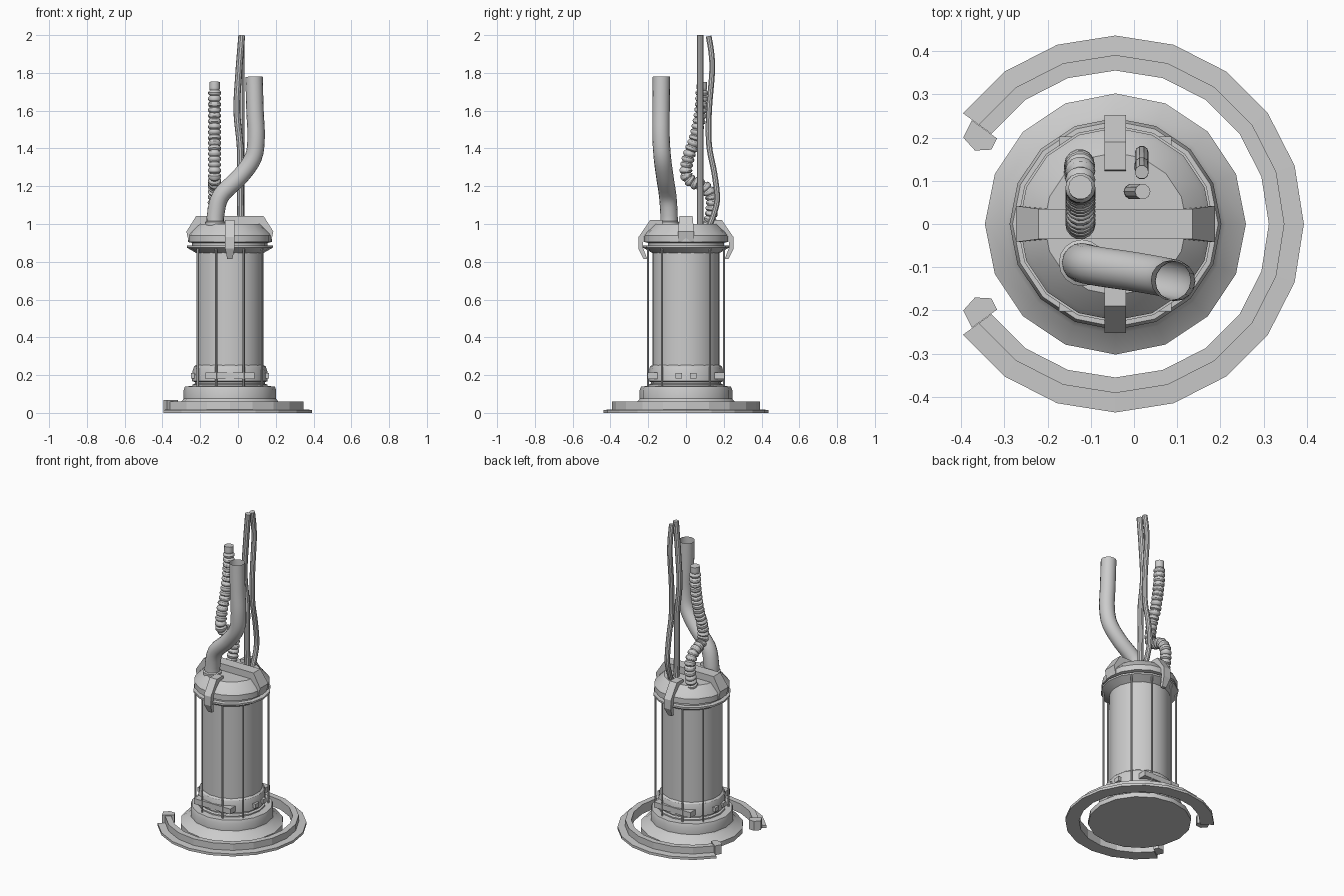
import bpy, bmesh
from math import sin, cos, pi, radians
from mathutils import Vector

if "Cube" in bpy.data.objects:
    bpy.data.objects.remove(bpy.data.objects["Cube"])

CX = -0.043  # x of the main axis


def make(name, verts, faces, smooth=True):
    mesh = bpy.data.meshes.new(name)
    mesh.from_pydata([tuple(v) for v in verts], [], faces)
    bm = bmesh.new()
    bm.from_mesh(mesh)
    bmesh.ops.recalc_face_normals(bm, faces=bm.faces)
    bm.to_mesh(mesh)
    bm.free()
    ob = bpy.data.objects.new(name, mesh)
    bpy.context.collection.objects.link(ob)
    if smooth:
        bpy.ops.object.select_all(action='DESELECT')
        ob.select_set(True)
        bpy.context.view_layer.objects.active = ob
        bpy.ops.object.shade_smooth_by_angle(angle=radians(30))
    return ob


def skin(rings, caps=(True, True)):
    """Bridge equal closed loops into a tube."""
    n = len(rings[0])
    faces = [(i * n + j, i * n + (j + 1) % n, (i + 1) * n + (j + 1) % n, (i + 1) * n + j)
             for i in range(len(rings) - 1) for j in range(n)]
    if caps[0]:
        faces.append(tuple(range(n)))
    if caps[1]:
        faces.append(tuple((len(rings) - 1) * n + j for j in range(n)))
    return [v for r in rings for v in r], faces


def lathe(name, profile, n, x=CX, y=0):
    rings = [[(x + r * cos(2 * pi * k / n), y + r * sin(2 * pi * k / n), z) for k in range(n)]
             for r, z in profile]
    return make(name, *skin(rings))


def prism(name, poly, place, lo, hi):
    """Extrude a 2D outline; place(a, b, t) maps it into space."""
    return make(name, *skin([[place(a, b, t) for a, b in poly] for t in (lo, hi)]), smooth=False)


def box(name, x0, x1, y0, y1, z0, z1):
    return prism(name, [(x0, y0), (x1, y0), (x1, y1), (x0, y1)],
                 lambda a, b, t: (a, b, t), z0, z1)


def spline(points, sub):
    p = [Vector(q) for q in points]
    p = [2 * p[0] - p[1]] + p + [2 * p[-1] - p[-2]]
    out = []
    for i in range(1, len(p) - 2):
        a, b, c, d = p[i - 1:i + 3]
        for k in range(sub):
            t = k / sub
            out.append(0.5 * (2 * b + (c - a) * t + (2 * a - 5 * b + 4 * c - d) * t * t
                              + (3 * b - a - 3 * c + d) * t ** 3))
    return out + [p[-2]]


def sweep(name, path, radii, n, caps=(True, True)):
    rings, side = [], Vector((1, 0, 0))
    for i, c in enumerate(path):
        tan = (path[min(i + 1, len(path) - 1)] - path[max(i - 1, 0)]).normalized()
        side = (side - tan * side.dot(tan)).normalized()
        up = tan.cross(side)
        rings.append([c + radii[i] * (side * cos(2 * pi * k / n) + up * sin(2 * pi * k / n))
                      for k in range(n)])
    return make(name, *skin(rings, caps))


# stepped base and cylindrical body
lathe("base", [(.302, 0), (.302, .03), (.255, .062), (.245, .075), (.245, .12),
               (.238, .14), (.2, .142)], 16)
lathe("body", [(.178, .13), (.178, .87)], 32)
lathe("lower_collar", [(.198, .14), (.198, .15), (.185, .155), (.185, .163), (.2, .168),
                       (.198, .22), (.19, .245), (.176, .256)], 16)

# top cap with flange
lathe("cap", [(.176, .845), (.205, .862), (.228, .875), (.228, .886), (.2, .887), (.2, .9),
              (.223, .905), (.223, .94), (.212, .955), (.165, 1.0)], 16)

# crossbar over the cap
bar = [(-.23, .96), (-.178, 1.043), (.178, 1.043), (.23, .96), (.218, .905), (.15, .905),
       (.15, .99), (-.15, .99), (-.15, .905), (-.218, .905)]
prism("cap_crossbar", bar, lambda a, b, t: (CX + a, t * (1.2 if abs(a) > .2 else 1), b), -.035, .035)

# hooked clamps front and back
hook = [(.12, .98), (.125, 1.02), (.19, 1.02), (.252, .93), (.252, .87), (.225, .815),
        (.205, .815), (.228, .875), (.225, .93), (.17, .98)]
for s, name in ((-1, "front_clamp"), (1, "back_clamp")):
    prism(name, hook, lambda a, b, t: (CX + t * (.55 if b < .83 else 1), s * a, b), -.025, .025)

# cage rods around the body
for i, deg in enumerate((20, 53, 127, 160, 200, 233, 307, 340)):
    a = radians(deg)
    lathe(f"cage_rod_{i + 1}", [(.006, .13), (.006, .885)], 6,
          CX + .213 * sin(a), -.213 * cos(a))

# plates and buttons on the lower collar
for s in (-1, 1):
    word = "front" if s < 0 else "back"
    y0, y1 = sorted((s * .15, s * .203))
    box(word + "_plate", CX - .13, CX + .13, y0, y1, .18, .215)
    word = "left" if s < 0 else "right"
    x0, x1 = sorted((CX + s * .17, CX + s * .207))
    for k in (-1, 1):
        box(f"{word}_button", x0, x1, k * .038 - .018, k * .038 + .018, .182, .21)

# open floor ring, L-shaped in section
section = [(.355, 0), (.355, .06), (.391, .06), (.391, .018), (.436, .016), (.436, 0)]
rings = [[(CX + r * cos(radians(d)), r * sin(radians(d)), z) for r, z in section]
         for d in range(-144, 145, 18)]
make("floor_ring", *skin(rings), smooth=False)

# end blocks of the ring
end = [(-.395, .2), (-.375, .24), (-.317, .198), (-.33, .172), (-.368, .17)]
for s, name in ((-1, "front_ring_end"), (1, "back_ring_end")):
    prism(name, end, lambda a, b, t: (a, s * b, t), .008, .068)

# thick pipe with a foot collar and open end
path = spline([(-.12, -.09, .98), (-.118, -.09, 1.05), (-.09, -.097, 1.15), (.01, -.112, 1.25),
               (.08, -.125, 1.35), (.096, -.132, 1.46), (.09, -.132, 1.6), (.085, -.13, 1.78)], 4)
sweep("thick_pipe", path, [.046] * len(path), 16, (True, False))
lathe("thick_pipe_collar", [(.054, .99), (.054, 1.01), (.046, 1.015)], 16, -.12, -.09)

# ribbed hose: a rib every few hundredths along the path
dense = spline([(-.128, .115, .98), (-.127, .135, 1.06), (-.125, .135, 1.14), (-.124, .1, 1.195),
                (-.124, .03, 1.225), (-.124, 0, 1.27), (-.124, .015, 1.36), (-.124, .05, 1.46),
                (-.124, .078, 1.6), (-.124, .085, 1.755)], 60)
path, run, nxt, step = [dense[0]], 0, .0075, .0075
for a, b in zip(dense, dense[1:]):
    run += (b - a).length
    if run >= nxt:
        path.append(b)
        nxt += step
last = len(path) - 6
sweep("ribbed_hose", path,
      [(.025, .033, .035, .033)[i % 4] if i < last else .028 for i in range(len(path))], 14)

# two thin wavy cables
path = spline([(.015, .075, .98), (.012, .075, 1.2), (.012, .075, 1.4), (-.006, .075, 1.6),
               (.004, .075, 1.8), (.02, .075, 2.0)], 6)
sweep("straight_cable", path, [.018] * len(path), 10)
path = spline([(.017, .12, .98), (.018, .15, 1.06), (.018, .165, 1.14), (.018, .15, 1.27),
               (.018, .122, 1.42), (.018, .122, 1.6), (.018, .138, 1.8), (.018, .135, 1.9),
               (.018, .12, 1.995)], 5)
sweep("wavy_cable", path, [.016] * len(path), 10)
